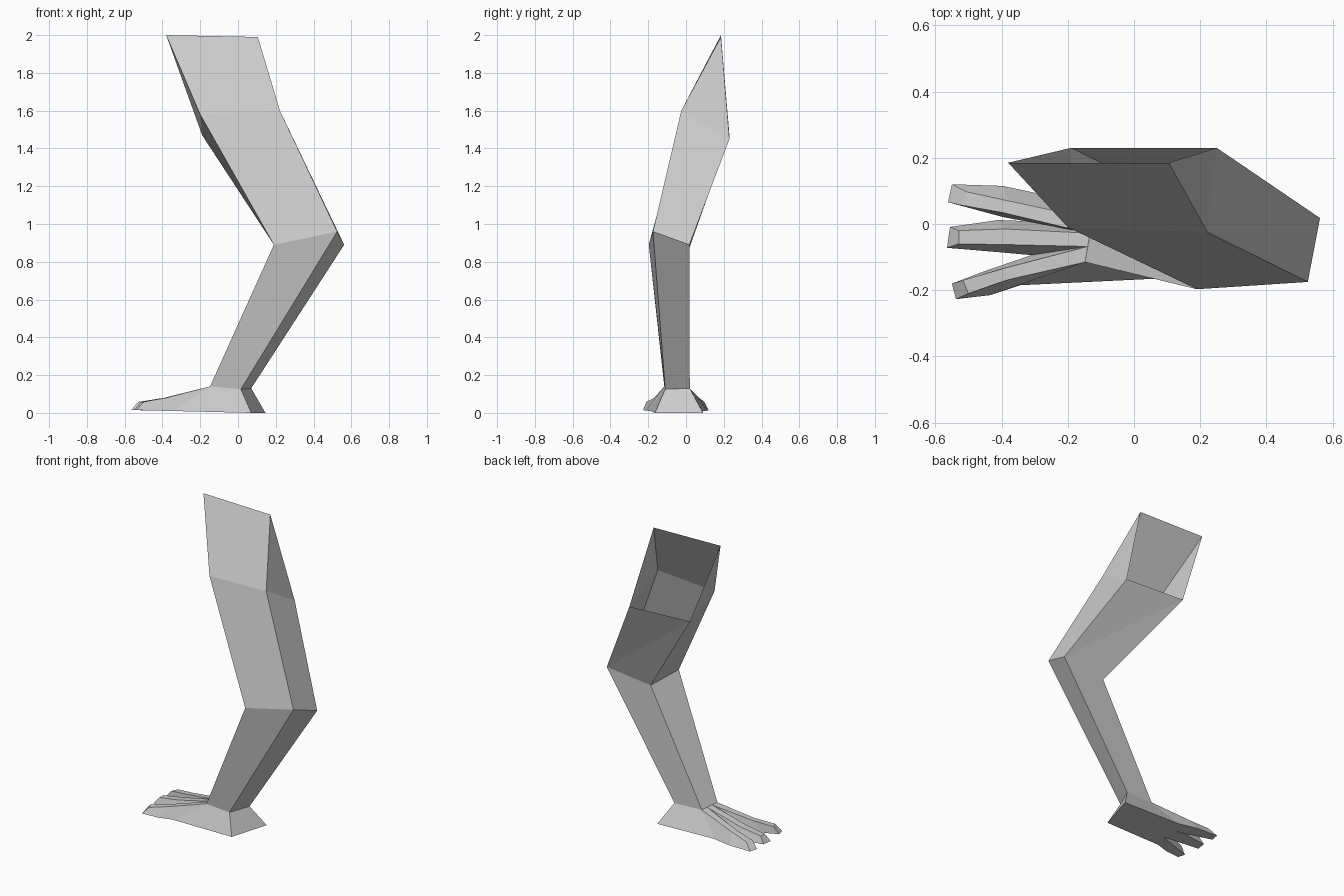
import bpy, bmesh

if "Cube" in bpy.data.objects:
    bpy.data.objects.remove(bpy.data.objects["Cube"])


def make(name, faces):
    """Build one object from faces given as coordinate loops, welding shared corners."""
    bm = bmesh.new()
    for loop in faces:
        bm.faces.new([bm.verts.new(p) for p in loop])
    bmesh.ops.remove_doubles(bm, verts=bm.verts, dist=0.0005)
    bmesh.ops.recalc_face_normals(bm, faces=bm.faces)
    mesh = bpy.data.meshes.new(name)
    bm.to_mesh(mesh)
    bm.free()
    obj = bpy.data.objects.new(name, mesh)
    bpy.context.collection.objects.link(obj)
    return obj


def strip(a, b):
    """Quads joining two rows of points."""
    return [(a[i], a[i + 1], b[i + 1], b[i]) for i in range(len(a) - 1)]


def at(z, pts):
    return [(x, y, z) for x, y in pts]


# Leg rings, each: front left, front right, back right, back left
top_l, top_r = (-0.38, 0.185, 2.0), (0.105, 0.185, 1.99)
thigh = [(-0.2, -0.01, 1.58), (0.222, -0.025, 1.6), (0.25, 0.23, 1.45), (-0.19, 0.23, 1.47)]
knee = [(0.19, -0.197, 0.89), (0.525, -0.175, 0.96), (0.562, 0.018, 0.89), (0.25, 0.01, 0.85)]
ankle = [(-0.148, -0.115, 0.14), (0.015, -0.11, 0.125), (0.07, 0.02, 0.13), (-0.125, 0.015, 0.135)]

# Thigh: front panel and side triangles leave the slanted back opening; then the tube
faces = [(top_l, top_r, thigh[1], thigh[0]),
         (top_r, thigh[2], thigh[1]), (top_l, thigh[0], thigh[3])]
faces += strip(thigh[:3], knee[:3]) + strip([thigh[3], thigh[0]], [knee[3], knee[0]])
faces += [(thigh[2], thigh[3], knee[2]), (thigh[3], knee[3], knee[2])]
make("thigh", faces)

# Shin
make("shin", strip(knee + knee[:1], ankle + ankle[:1]))

# Foot: roots on the ankle front edge, webs on the sole between the toes
roots = [ankle[0], (-0.14, -0.068, 0.14), (-0.133, -0.028, 0.138), ankle[3]]
webs = at(0.01, [(-0.345, -0.185), (-0.31, -0.094), (-0.31, 0.008), (-0.27, 0.088)])
heel_f, heel_b = (0.07, -0.165, 0.0), (0.145, 0.09, 0.0)
faces = [(ankle[1], ankle[2], heel_b, heel_f),
         (ankle[0], ankle[1], heel_f, webs[0]),
         (ankle[2], ankle[3], webs[3], heel_b),
         (heel_f, heel_b, webs[3], webs[2], webs[1], webs[0])]

# Toes: front and back (x, y) of the knuckle top, knuckle sole, tip top, tip sole
toes = [
    [[(-0.38, -0.168), (-0.39, -0.133)], [(-0.435, -0.215), (-0.45, -0.142)],
     [(-0.5, -0.21), (-0.517, -0.17)], [(-0.538, -0.227), (-0.55, -0.18)]],
    [[(-0.39, -0.062), (-0.39, -0.015)], [(-0.41, -0.085), (-0.41, 0.012)],
     [(-0.529, -0.06), (-0.529, -0.02)], [(-0.565, -0.072), (-0.556, -0.009)]],
    [[(-0.39, 0.033), (-0.38, 0.07)], [(-0.396, 0.021), (-0.396, 0.115)],
     [(-0.523, 0.057), (-0.505, 0.097)], [(-0.562, 0.066), (-0.55, 0.12)]],
]
for i, (kt, ks, tt, ts) in enumerate(toes):
    kt, ks, tt, ts = at(0.08, kt), at(0.012, ks), at(0.058, tt), at(0.015, ts)
    for a, b in ((roots[i:i + 2], kt), (kt, tt), (tt, ts), (ts, ks), (ks, webs[i:i + 2])):
        faces += strip(a, b)
    for s in (0, 1):
        faces += [(roots[i + s], kt[s], ks[s], webs[i + s]), (kt[s], tt[s], ts[s], ks[s])]
make("foot", faces)
